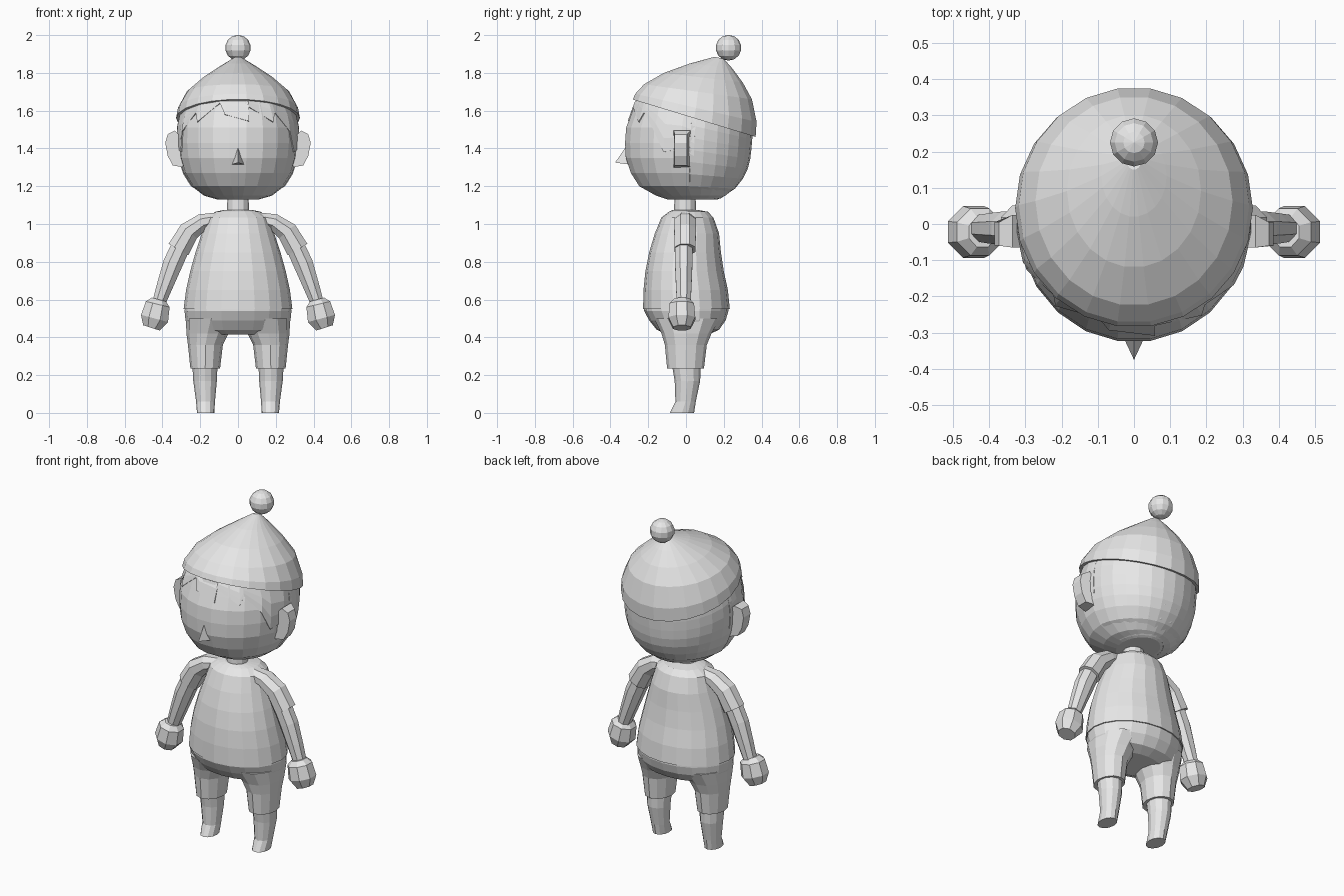
import bpy, bmesh, math
from mathutils import Vector as V

if "Cube" in bpy.data.objects:
    bpy.data.objects.remove(bpy.data.objects["Cube"])

mat = bpy.data.materials.new("light_grey")
mat.diffuse_color = (0.8, 0.8, 0.8, 1)
mat.use_nodes = True
mat.node_tree.nodes["Principled BSDF"].inputs["Base Color"].default_value = mat.diffuse_color


def finish(name, bm, thick=0):
    bmesh.ops.recalc_face_normals(bm, faces=bm.faces)
    me = bpy.data.meshes.new(name)
    bm.to_mesh(me)
    bm.free()
    me.materials.append(mat)
    ob = bpy.data.objects.new(name, me)
    bpy.context.collection.objects.link(ob)
    if thick:
        mod = ob.modifiers.new("thickness", 'SOLIDIFY')
        mod.thickness = thick
    return ob


def loft(name, rings, n=20, caps=True, phase=0.0):
    """Skin ellipses given as (centre, half axis u, half axis v)."""
    bm = bmesh.new()
    rows = []
    for c, u, v in rings:
        angs = [2 * math.pi * (i + phase) / n for i in range(n)]
        rows.append([bm.verts.new(c + u * math.cos(a) + v * math.sin(a)) for a in angs])
    for a, b in zip(rows, rows[1:]):
        for i in range(n):
            j = (i + 1) % n
            bm.faces.new((a[i], a[j], b[j], b[i]))
    if caps:
        bm.faces.new(rows[0])
        bm.faces.new(rows[-1])
    return finish(name, bm)


def stack(name, levels, n=20, cx=0.0, caps=True):
    """Horizontal rings: (z, half width, front y, back y)."""
    return loft(name, [(V((cx, (f + b) / 2, z)), V((w, 0, 0)), V((0, (b - f) / 2, 0)))
                       for z, w, f, b in levels], n, caps)


def limb(name, side, pts, cy, n=8):
    """Limb in the xz plane: (x, z, half width, half depth)."""
    rings = []
    for i, (x, z, w, d) in enumerate(pts):
        p, q = pts[max(i - 1, 0)], pts[min(i + 1, len(pts) - 1)]
        t = V((q[0] - p[0], 0, q[1] - p[1])).normalized()
        rings.append((V((side * x, cy, z)), V((-t.z * side, 0, t.x)) * w, V((0, d, 0))))
    return loft(name, rings, n, phase=0.5)


# Head
HEAD = [(1.13, 0.11, -0.10, 0.17), (1.15, 0.18, -0.16, 0.21), (1.20, 0.245, -0.25, 0.27),
        (1.27, 0.288, -0.295, 0.315), (1.35, 0.312, -0.322, 0.335), (1.43, 0.32, -0.326, 0.343),
        (1.51, 0.318, -0.32, 0.347), (1.58, 0.303, -0.295, 0.34), (1.65, 0.27, -0.27, 0.30),
        (1.70, 0.21, -0.19, 0.25)]
stack("head", HEAD, 22)


def on_head(z, deg, s=1.02):
    """Point just outside the head; angle 0 is the front, 90 is +x."""
    for a, b in zip(HEAD, HEAD[1:]):
        if z <= b[0]:
            break
    k = min(max((z - a[0]) / (b[0] - a[0]), 0), 1)
    w, f, r = (a[i] + (b[i] - a[i]) * k for i in (1, 2, 3))
    t = math.radians(deg)
    return V((s * w * math.sin(t), (f + r) / 2 - s * (r - f) / 2 * math.cos(t), z))


def shell(name, cols, rows):
    """Thin hair sheet from columns of (angle, bottom z, top z)."""
    bm = bmesh.new()
    g = [[bm.verts.new(on_head(lo + (hi - lo) * j / rows, a)) for j in range(rows + 1)]
         for a, lo, hi in cols]
    for p, q in zip(g, g[1:]):
        for j in range(rows):
            bm.faces.new((p[j], q[j], q[j + 1], p[j + 1]))
    finish(name, bm, 0.006)


def rim(deg):
    return 1.57 + 0.09 * math.cos(math.radians(deg))


# Jagged fringe and back hair
fringe = [(-96, 1.36), (-84, 1.40), (-70, 1.38), (-66, 1.49), (-47, 1.59), (-43, 1.54), (-20, 1.64),
          (-13, 1.58), (10.5, 1.545), (11.5, 1.62), (36, 1.54), (40, 1.59), (58, 1.49),
          (68, 1.38), (84, 1.40), (96, 1.36)]
shell("fringe", [(a, z, rim(a)) for a, z in fringe], 3)
shell("back_hair", [(92 + 176 * i / 14, 1.135, rim(92 + 176 * i / 14) + 0.02) for i in range(15)], 7)

# Hat: tilted rings given by front point, back point and half width
hat = [(-0.285, 1.66, 0.372, 1.46, 0.328), (-0.272, 1.69, 0.377, 1.54, 0.318),
       (-0.225, 1.74, 0.352, 1.66, 0.272), (-0.12, 1.80, 0.302, 1.75, 0.185),
       (0.02, 1.85, 0.245, 1.825, 0.09), (0.15, 1.885, 0.20, 1.875, 0.02)]
loft("hat", [(V((0, (a + c) / 2, (b + d) / 2)), V((w, 0, 0)), V((0, c - a, d - b)) / 2)
             for a, b, c, d, w in hat], 22)

# Pompom
bm = bmesh.new()
bmesh.ops.create_uvsphere(bm, u_segments=12, v_segments=7, radius=0.068)
bmesh.ops.translate(bm, verts=bm.verts, vec=(0, 0.225, 1.933))
finish("pompom", bm)

# Nose
bm = bmesh.new()
nv = [bm.verts.new(p) for p in [(0, -0.375, 1.325), (-0.035, -0.30, 1.315),
                                (0.035, -0.30, 1.315), (0, -0.318, 1.41)]]
for f in [(0, 1, 2), (0, 2, 3), (0, 3, 1), (1, 3, 2)]:
    bm.faces.new([nv[i] for i in f])
finish("nose", bm)

# Neck, shirt and shorts
stack("neck", [(1.04, 0.06, -0.065, 0.055), (1.16, 0.055, -0.06, 0.05)], 12)
stack("shirt", [(1.075, 0.07, -0.07, 0.06), (1.065, 0.12, -0.09, 0.115), (1.035, 0.165, -0.13, 0.145),
                (0.95, 0.192, -0.165, 0.175), (0.85, 0.225, -0.195, 0.185), (0.75, 0.253, -0.215, 0.20),
                (0.65, 0.275, -0.225, 0.222), (0.55, 0.288, -0.227, 0.232)])
stack("shorts", [(0.56, 0.28, -0.222, 0.225), (0.54, 0.283, -0.222, 0.225), (0.49, 0.278, -0.195, 0.21),
                 (0.44, 0.255, -0.155, 0.175), (0.415, 0.17, -0.10, 0.12)])

for side, tag in ((1, "right"), (-1, "left")):
    # Short trouser leg and lower leg
    def leg(name, levels, n):
        loft(name, [(V((side * (a + b) / 2, (f + r) / 2, z)), V(((b - a) / 2, 0, 0)),
                     V((0, (r - f) / 2, 0))) for z, a, b, f, r in levels], n)
    leg("shorts_leg_" + tag, [(0.50, 0.01, 0.276, -0.17, 0.18), (0.42, 0.05, 0.273, -0.13, 0.135),
                              (0.36, 0.08, 0.265, -0.112, 0.11), (0.235, 0.095, 0.252, -0.10, 0.095)], 12)
    leg("lower_leg_" + tag, [(0.26, 0.108, 0.242, -0.075, 0.078), (0.17, 0.112, 0.237, -0.06, 0.075),
                             (0.06, 0.122, 0.222, -0.056, 0.052), (0, 0.125, 0.217, -0.085, 0.043)], 12)
    # Sleeve, forearm and fist
    limb("sleeve_" + tag, side, [(0.10, 1.03, 0.035, 0.05), (0.19, 1.01, 0.048, 0.062),
                                 (0.26, 0.96, 0.06, 0.062), (0.315, 0.865, 0.065, 0.06)], -0.005)
    limb("forearm_" + tag, side, [(0.29, 0.91, 0.054, 0.052), (0.345, 0.79, 0.056, 0.05),
                                  (0.385, 0.68, 0.047, 0.045), (0.418, 0.585, 0.038, 0.04)], -0.012)
    limb("fist_" + tag, side, [(0.418, 0.60, 0.042, 0.045), (0.425, 0.575, 0.07, 0.07),
                               (0.442, 0.50, 0.08, 0.077), (0.458, 0.45, 0.05, 0.05)], -0.022)
    # Ear: flat outline, deeper where it meets the head
    bm = bmesh.new()
    prof = [(0.29, 1.30), (0.345, 1.31), (0.372, 1.36), (0.385, 1.43), (0.372, 1.475),
            (0.335, 1.495), (0.29, 1.45)]
    rows = [[bm.verts.new((side * x, y if x > 0.34 else yi, z)) for x, z in prof]
            for y, yi in ((-0.06, -0.065), (0.005, 0.025))]
    n = len(prof)
    for r in rows:
        bm.faces.new(r)
    for i in range(n):
        j = (i + 1) % n
        bm.faces.new((rows[0][i], rows[0][j], rows[1][j], rows[1][i]))
    finish("ear_" + tag, bm)
